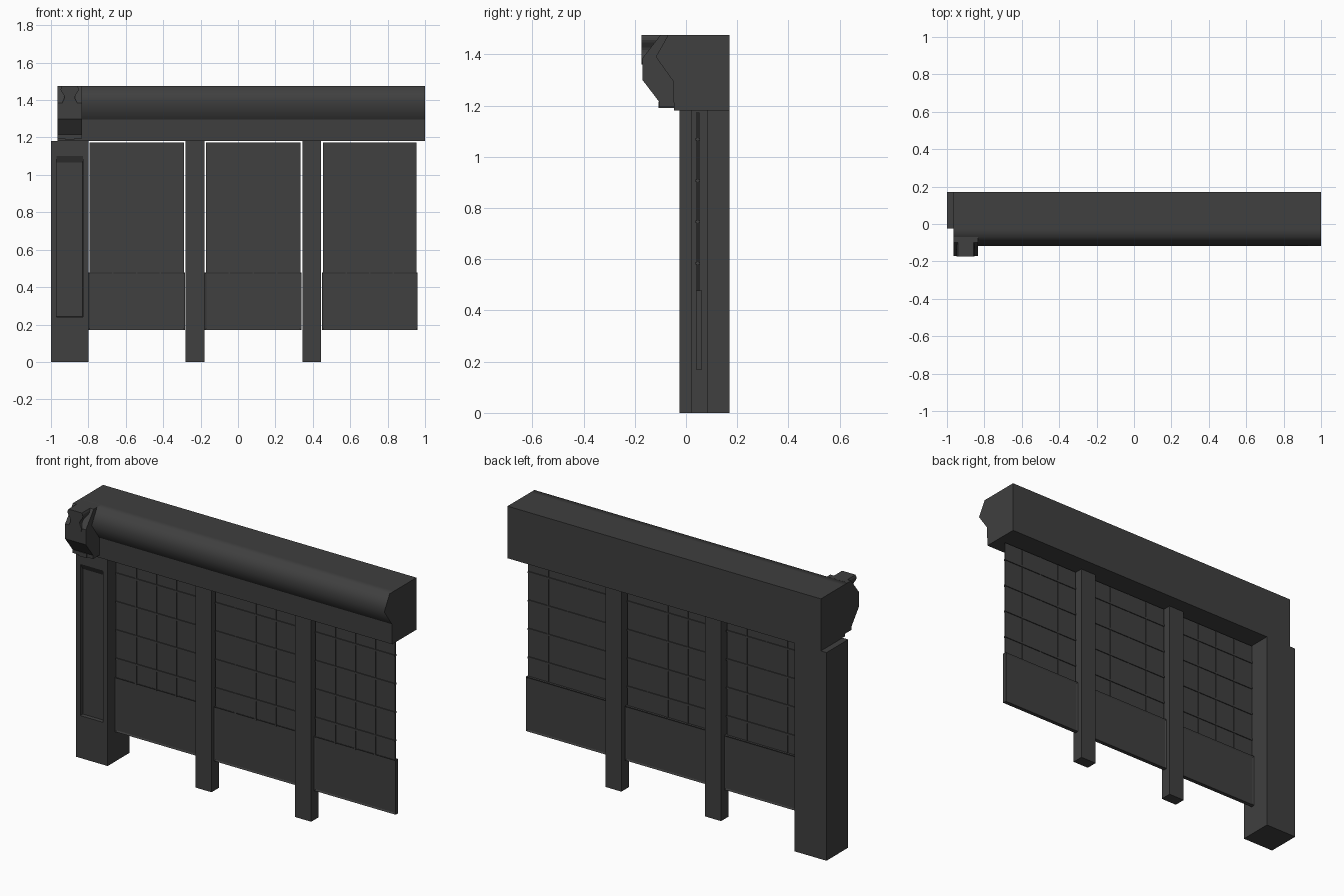
import bpy, bmesh, math

if "Cube" in bpy.data.objects:
    bpy.data.objects.remove(bpy.data.objects["Cube"], do_unlink=True)

COLOUR = (0.05, 0.05, 0.05, 1)
grey = bpy.data.materials.new("dark_grey")
grey.use_nodes = True
grey.diffuse_color = COLOUR
shader = next(n for n in grey.node_tree.nodes if n.type == 'BSDF_PRINCIPLED')
shader.inputs["Base Color"].default_value = COLOUR


def finish(name, bm):
    bmesh.ops.recalc_face_normals(bm, faces=bm.faces)
    mesh = bpy.data.meshes.new(name)
    bm.to_mesh(mesh)
    bm.free()
    mesh.materials.append(grey)
    obj = bpy.data.objects.new(name, mesh)
    bpy.context.collection.objects.link(obj)
    return obj


def add_box(bm, x, y, z):
    verts = bmesh.ops.create_cube(bm, size=1)["verts"]
    for v in verts:
        v.co = [a[0] if c < 0 else a[1] for a, c in zip((x, y, z), v.co)]
    return verts


def box(name, x, y, z):
    bm = bmesh.new()
    add_box(bm, x, y, z)
    return finish(name, bm)


def extrude(name, points, offset):
    """Solid made by sweeping a closed outline along an offset."""
    bm = bmesh.new()
    face = bm.faces.new([bm.verts.new(p) for p in points])
    swept = bmesh.ops.extrude_face_region(bm, geom=[face])["geom"]
    bmesh.ops.translate(bm, vec=offset,
                        verts=[g for g in swept if isinstance(g, bmesh.types.BMVert)])
    return finish(name, bm)


# Roof beam with a projecting ridge along the front
LEDGE = 1.295
section = [(0.17, 1.18), (0.17, 1.475), (-0.03, 1.475), (-0.07, 1.475),
           (-0.118, 1.39), (-0.05, LEDGE), (-0.047, 1.18)]
beam = extrude("top_beam", [(-0.965, y, z) for y, z in section], (1.965, 0, 0))
bpy.ops.object.select_all(action='DESELECT')
beam.select_set(True)
bpy.context.view_layer.objects.active = beam
bpy.ops.object.shade_smooth_by_angle(angle=math.radians(70))
for edge in beam.data.edges:
    if all(abs(beam.data.vertices[i].co.z - LEDGE) < 0.001 for i in edge.vertices):
        edge.use_edge_sharp = True

# Carved end cap, its crest and the small foot below it
cap = [(-0.03, 1.195), (-0.03, 1.475), (-0.1, 1.475), (-0.17, 1.385),
       (-0.17, 1.3), (-0.105, 1.215), (-0.105, 1.195)]
extrude("end_cap", [(-0.965, y, z) for y, z in cap], (0.13, 0, 0))
right_edge = []
for i in range(13):
    t = i / 12
    width = 0.03 + 0.012 * t + 0.008 * math.sin(t * math.pi * 3)
    right_edge.append((width, 1.36 + 0.115 * t))
outline = right_edge + [(-x, z) for x, z in reversed(right_edge)]
extrude("end_cap_crest", [(x - 0.9, -0.173, z) for x, z in outline], (0, 0.09, 0))
box("end_cap_foot", (-0.925, -0.875), (-0.108, -0.03), (1.19, 1.215))

# Main pillar with a sunken front panel
bm = bmesh.new()
add_box(bm, (-1, -0.8), (-0.025, 0.17), (0, 1.18))
front = min(bm.faces, key=lambda f: f.calc_center_median().y)
bmesh.ops.inset_region(bm, faces=[front], thickness=0.04)
for v in front.verts:
    v.co.z = 0.24 if v.co.z < 0.5 else 1.1
bmesh.ops.inset_region(bm, faces=[front], thickness=0.003, depth=-0.02)
for v in front.verts:
    if v.co.z > 0.5:
        v.co.z = 1.065
finish("main_pillar", bm)

# Slim posts
for side, x in (("right", -0.28), ("left", 0.345)):
    box(side + "_post", (x, x + 0.1), (0.02, 0.086), (0, 1.18))

# Three screens: thin sheet, lattice bars and a framed lower board
for name, x0, x1 in (("right", -0.795, -0.29), ("middle", -0.172, 0.333),
                     ("left", 0.455, 0.955)):
    box(name + "_screen_sheet", (x0, x1), (0.043, 0.049), (0.47, 1.173))
    bm = bmesh.new()
    for i in range(4):
        z = 0.585 + 0.161 * i
        add_box(bm, (x0, x1), (0.038, 0.054), (z - 0.005, z + 0.005))
    for i in range(1, 4):
        x = x0 + (x1 - x0) * i / 4
        add_box(bm, (x - 0.004, x + 0.004), (0.04, 0.052), (0.47, 1.173))
    finish(name + "_screen_lattice", bm)

    bm = bmesh.new()
    add_box(bm, (x0 - 0.006, x1 + 0.006), (0.04, 0.062), (0.17, 0.478))
    bm.normal_update()
    faces = [f for f in bm.faces if abs(f.normal.y) > 0.9]
    bmesh.ops.inset_individual(bm, faces=faces, thickness=0.012, depth=-0.004)
    finish(name + "_lower_board", bm)
